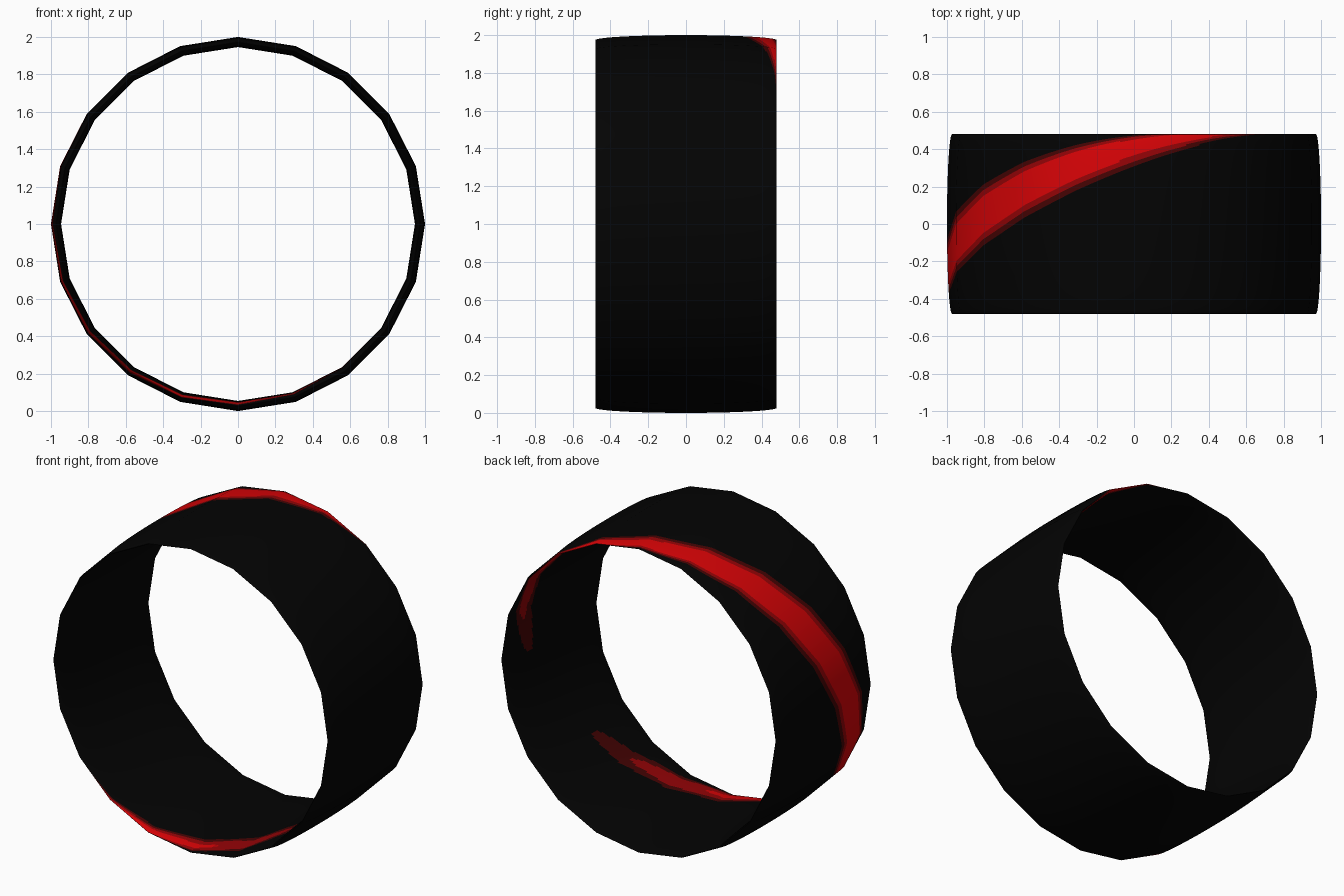
import bpy
import bmesh
from math import sin, cos, pi, radians, sqrt
from mathutils import Vector

if "Cube" in bpy.data.objects:
    bpy.data.objects.remove(bpy.data.objects["Cube"])

SIDES, CUTS = 20, 12                 # flat sides, and slices in each side
ROWS = 180                           # points round the oval section
HALF_WIDTH, MID_RADIUS, BULGE = 0.48, 0.973, 0.027
TWIST_START = 60                     # section angle of the stripe at the top


def make_material(name, colour):
    mat = bpy.data.materials.new(name)
    mat.use_nodes = True
    mat.diffuse_color = (*colour, 1)
    bsdf = mat.node_tree.nodes["Principled BSDF"]
    bsdf.inputs["Base Color"].default_value = (*colour, 1)
    bsdf.inputs["Roughness"].default_value = 0.9
    return mat


def wrap(degrees):
    return (degrees + 180) % 360 - 180


# Stripe layers, innermost first: half width and half length in degrees
LAYERS = [(1, 11.5, 119), (2, 16, 146), (3, 20, 161)]


def stripe_colour(across, angle):
    """The stripe tapers away at both ends, on the inside of the band."""
    along = wrap(angle + 69)
    for index, width, length in LAYERS:
        taper = sqrt(max(0, 1 - (along / length) ** 4))
        if abs(across) < width * taper:
            return index
    return 0


# Band mesh: a thin oval section swept round a polygon, its rows winding
# once round the section so that they run along the stripe
bm = bmesh.new()
rings, normals = [], []
n = SIDES * CUTS
for i in range(n):
    side, cut = divmod(i, CUTS)
    a, b = (2 * pi * (side + k) / SIDES for k in (0, 1))
    start = Vector((sin(a), 0, cos(a)))
    end = Vector((sin(b), 0, cos(b)))
    outward = start.lerp(end, cut / CUTS)
    ring = []
    for j in range(ROWS):
        turn = 2 * pi * (j / ROWS + i / n) + radians(TWIST_START)
        point = outward * (MID_RADIUS + BULGE * cos(turn))
        point.y = HALF_WIDTH * sin(turn)
        point.z += 1
        ring.append(bm.verts.new(point))
        normal = outward * (HALF_WIDTH * cos(turn))
        normal.y = BULGE * sin(turn)
        normals.append(normal.normalized())
    rings.append(ring)

for i in range(n):
    this, following = rings[i], rings[(i + 1) % n]
    for j in range(ROWS):
        k = (j + 1) % ROWS
        face = bm.faces.new((this[j], this[k], following[k], following[j]))
        face.smooth = True
        across = wrap(360 * (j + 0.5) / ROWS)
        face.material_index = stripe_colour(across, 360 * (i + 0.5) / n)
bmesh.ops.recalc_face_normals(bm, faces=bm.faces[:])

mesh = bpy.data.meshes.new("ring_band")
bm.to_mesh(mesh)
bm.free()
for name, colour in [("black", (0.001, 0.001, 0.001)),
                     ("bright red", (0.7, 0.001, 0.002)),
                     ("deep red", (0.3, 0.001, 0.002)),
                     ("dark red", (0.06, 0.001, 0.001))]:
    mesh.materials.append(make_material(name, colour))

# Soft shading across the flat sides
mesh.normals_split_custom_set_from_vertices(normals)

band = bpy.data.objects.new("ring_band", mesh)
bpy.context.collection.objects.link(band)
